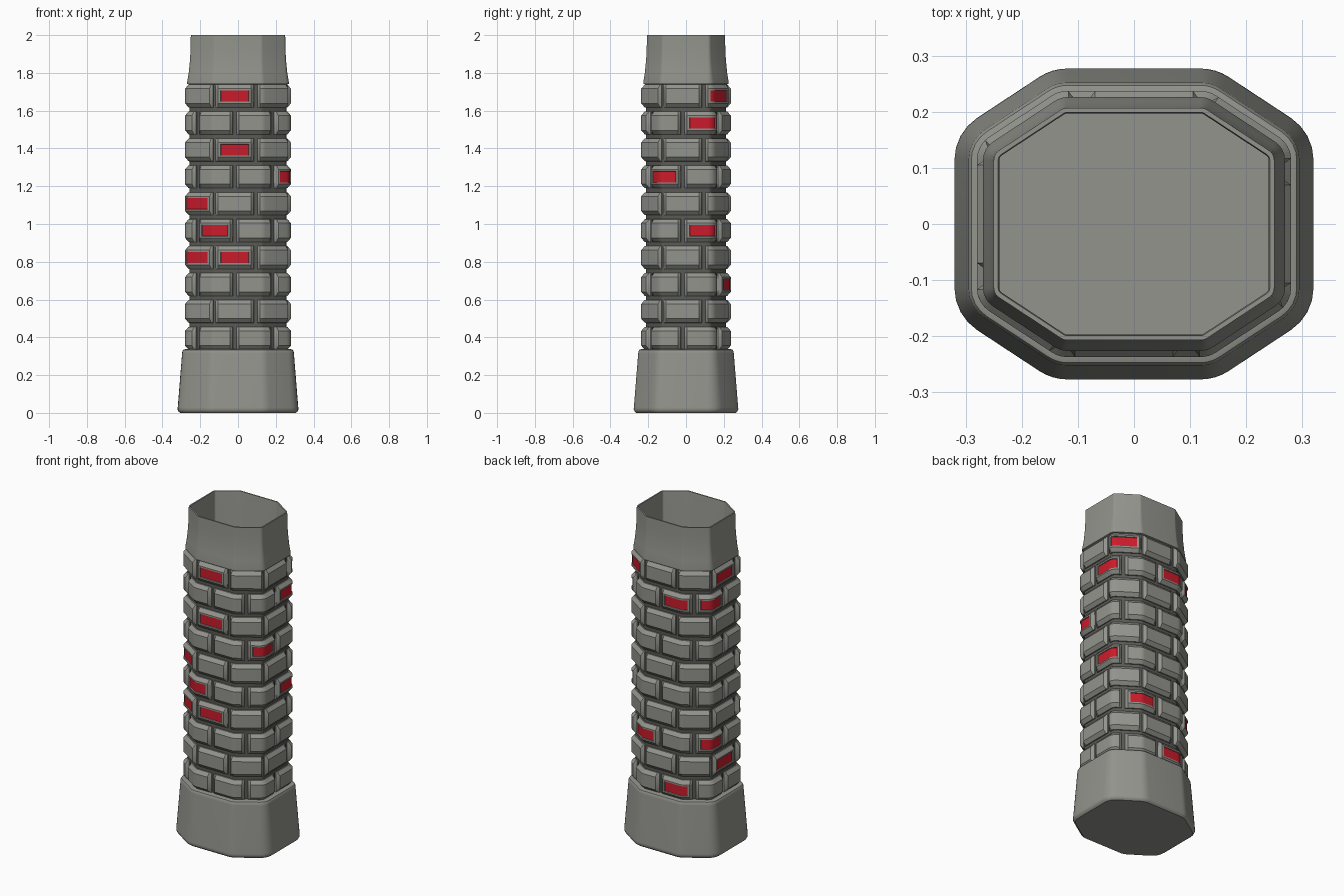
import bpy
import math
from mathutils import Vector

cube = bpy.data.objects.get("Cube")
if cube:
    bpy.data.objects.remove(cube)


def material(name, rgb):
    m = bpy.data.materials.new(name)
    m.use_nodes = True
    m.diffuse_color = (*rgb, 1)
    bsdf = next(n for n in m.node_tree.nodes if n.type == 'BSDF_PRINCIPLED')
    bsdf.inputs["Base Color"].default_value = (*rgb, 1)
    bsdf.inputs["Roughness"].default_value = 0.7
    return m


STONE = material("stone_grey", (0.295, 0.295, 0.268))
GROOVE = material("groove_dark_grey", (0.1, 0.1, 0.09))
RED = material("panel_red", (0.6, 0.011, 0.024))

# Rounded octagon: corner centres, with arcs between neighbouring face normals
X1, X2, Y1, Y2 = 0.119, 0.23, 0.114, 0.187
CORNERS = [(X1, -Y2), (X2, -Y1), (X2, Y1), (X1, Y2),
           (-X1, Y2), (-X2, Y1), (-X2, -Y1), (-X1, -Y2)]
DIAG = 56.6
NORMALS = [-90, -DIAG, 0, DIAG, 90, 180 - DIAG, 180, 180 + DIAG, 270]
ARC = 4
RADIUS = 0.02


def place(centre, angle, offset):
    return centre + Vector((math.cos(angle), math.sin(angle))) * (RADIUS + offset)


OUTLINE = []
for corner, a0, a1 in zip(CORNERS, NORMALS, NORMALS[1:]):
    for k in range(ARC + 1):
        OUTLINE.append((Vector(corner), math.radians(a0 + (a1 - a0) * k / ARC)))

# Distance along the outline at the brick face, starting at the front centre
FACE = 0.03
LENGTHS = [X1]
closed = OUTLINE + [(OUTLINE[0][0], OUTLINE[0][1] + math.tau)]
for p, q in zip(closed, closed[1:]):
    LENGTHS.append(LENGTHS[-1] + (place(*q, FACE) - place(*p, FACE)).length)
TOTAL = LENGTHS[-1] - LENGTHS[0]


def along(s, offset):
    s = (s - X1) % TOTAL + X1
    for i in range(len(OUTLINE)):
        if s <= LENGTHS[i + 1]:
            t = (s - LENGTHS[i]) / (LENGTHS[i + 1] - LENGTHS[i])
            (c0, a0), (c1, a1) = closed[i], closed[i + 1]
            return place(c0.lerp(c1, t), a0 + (a1 - a0) * t, offset)
    return place(*OUTLINE[0], offset)


def make_object(name, verts, faces, materials, indices):
    mesh = bpy.data.meshes.new(name)
    mesh.from_pydata(verts, [], faces)
    for m in materials:
        mesh.materials.append(m)
    mesh.polygons.foreach_set("material_index", indices)
    mesh.update()
    ob = bpy.data.objects.new(name, mesh)
    bpy.context.scene.collection.objects.link(ob)
    bpy.ops.object.select_all(action='DESELECT')
    ob.select_set(True)
    bpy.context.view_layer.objects.active = ob
    bpy.ops.object.shade_smooth_by_angle(angle=math.radians(30))


def loft(name, profile, mat, cap_start=False, cap_end=False):
    """Stack outlines from (offset, height) pairs."""
    n = len(OUTLINE)
    verts = [(*place(c, a, d), z) for d, z in profile for c, a in OUTLINE]
    faces = [(r * n + i, r * n + (i + 1) % n, (r + 1) * n + (i + 1) % n, (r + 1) * n + i)
             for r in range(len(profile) - 1) for i in range(n)]
    if cap_start:
        faces.append(tuple(reversed(range(n))))
    if cap_end:
        faces.append(tuple(range(len(verts) - n, len(verts))))
    make_object(name, verts, faces, [mat], [0] * len(faces))


# Flared base, dark inner core, and hollow collar
loft("base", [(0.056, 0), (0.065, 0.007), (0.07, 0.018), (0.069, 0.03),
              (0.046, 0.315), (0.045, 0.325), (0.04, 0.334), (0.03, 0.337),
              (0.005, 0.337)], STONE, cap_start=True)
loft("groove_core", [(0.006, 0.3), (0.006, 1.74)], GROOVE)
loft("collar", [(0.004, 1.738), (0.019, 1.742), (0.019, 1.752), (0.011, 1.8),
                (0.004, 1.87), (0.001, 1.93), (0, 2), (-0.008, 2),
                (-0.01, 1.99), (-0.01, 0.03)], STONE, cap_end=True)

# Brick rows: each brick is a height field with nested border levels
COUNT = 8
PITCH = TOTAL / COUNT
GAP = 0.018
ROW_STEP = 0.1425
DEPTH = [0, 0.012, FACE, FACE, 0.025]
SIDE_STEPS = [0, 0.001, 0.015, 0.027, 0.029]
ROW_STEPS = [0, 0.001, 0.022, 0.031, 0.032]


def borders(lo, hi, steps):
    return ([(lo + t, i) for i, t in enumerate(steps)]
            + [(hi - t, i) for i, t in reversed(list(enumerate(steps)))])


def add_brick(verts, faces, indices, start, z, red):
    levels = 5 if red else 3
    a, b = start + GAP / 2, start + PITCH - GAP / 2
    cols = borders(a, b, SIDE_STEPS[:levels])
    rows = borders(z - 0.061, z + 0.061, ROW_STEPS[:levels])
    # Extra columns where the brick bends round a corner
    for s in LENGTHS[:-1]:
        for v in (s - TOTAL, s, s + TOTAL):
            edge = min(v - a, b - v)
            if edge > SIDE_STEPS[levels - 1] + 0.001:
                cols.append((v, levels - 1))
            elif red and SIDE_STEPS[2] + 0.001 < edge < SIDE_STEPS[3] - 0.001:
                cols.append((v, 2))
    cols.sort(key=lambda c: c[0])
    base, n = len(verts), len(cols)
    for h, ri in rows:
        for s, ci in cols:
            verts.append((*along(s, DEPTH[min(ri, ci)]), h))
    for r in range(len(rows) - 1):
        for c in range(n - 1):
            i = base + r * n + c
            faces.append((i, i + 1, i + n + 1, i + n))
            inner = min(rows[r][1], rows[r + 1][1], cols[c][1], cols[c + 1][1])
            indices.append(1 if inner == 4 else 0)


# Red panel bricks in each row, from the bottom row up
RED_BRICKS = [{4}, {6}, {3, 5}, {7, 0}, {7, 2}, {7}, {1}, {0}, {2, 4, 5}, {0, 3, 6}]
for row, reds in enumerate(RED_BRICKS):
    verts, faces, indices = [], [], []
    first = -0.018 - (row % 2) * PITCH / 2
    for k in range(COUNT):
        add_brick(verts, faces, indices, first + k * PITCH,
                  0.395 + row * ROW_STEP, k in reds)
    make_object(f"brick_row_{row + 1}", verts, faces, [STONE, RED], indices)
